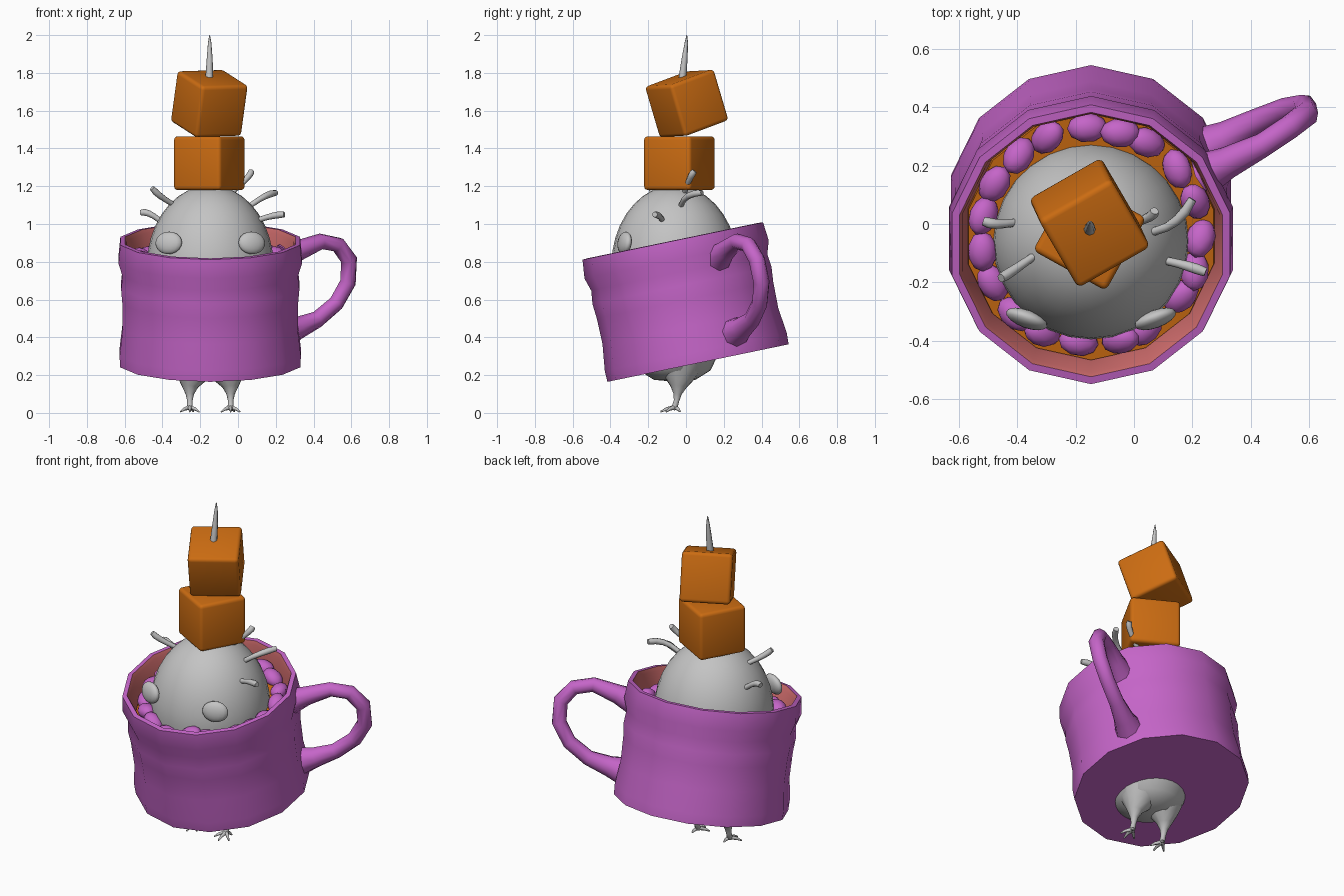
import bpy, bmesh, math, random
from mathutils import Vector, Matrix, Euler

if "Cube" in bpy.data.objects:
    bpy.data.objects.remove(bpy.data.objects["Cube"])

random.seed(4)
CX = -0.147


def material(name, rgb):
    m = bpy.data.materials.new(name)
    m.diffuse_color = (*rgb, 1)
    m.use_nodes = True
    m.node_tree.nodes["Principled BSDF"].inputs["Base Color"].default_value = m.diffuse_color
    return m


PURPLE = material("purple glaze", (0.56, 0.13, 0.58))
ORANGE = material("orange", (0.60, 0.15, 0.006))
SALMON = material("salmon lining", (0.62, 0.15, 0.15))
GREY = material("grey skin", (0.55, 0.55, 0.55))


def finish(bm, name, mats, matrix=Matrix(), angle=40):
    bmesh.ops.remove_doubles(bm, verts=bm.verts, dist=1e-5)
    bmesh.ops.recalc_face_normals(bm, faces=bm.faces)
    me = bpy.data.meshes.new(name)
    bm.to_mesh(me)
    bm.free()
    ob = bpy.data.objects.new(name, me)
    bpy.context.collection.objects.link(ob)
    for m in mats:
        me.materials.append(m)
    ob.matrix_world = matrix
    bpy.ops.object.select_all(action='DESELECT')
    ob.select_set(True)
    bpy.context.view_layer.objects.active = ob
    bpy.ops.object.shade_smooth_by_angle(angle=math.radians(angle))
    return ob


def lathe(bm, profile, n, inner_from=None):
    """Spin (radius, height) pairs; bands from inner_from on use material 1."""
    rings = [[bm.verts.new((r * math.cos(a), r * math.sin(a), z)) if r > 0 else None
              for a in (math.pi / 2 + 2 * math.pi * i / n for i in range(n))]
             for r, z in profile]
    for k, (r, z) in enumerate(profile):
        if r == 0:
            rings[k] = [bm.verts.new((0, 0, z))] * n
    for k in range(len(rings) - 1):
        a, b = rings[k], rings[k + 1]
        for i in range(n):
            j = (i + 1) % n
            f = bm.faces.new(list(dict.fromkeys((a[i], a[j], b[j], b[i]))))
            f.material_index = int(inner_from is not None and k >= inner_from)


def tube(bm, points, radii, n=8, flat=1.0):
    """Sweep an n-sided section along points with a radius at each."""
    pts = [Vector(p) for p in points]
    rings, side = [], None
    for i, p in enumerate(pts):
        t = (pts[min(i + 1, len(pts) - 1)] - pts[max(i - 1, 0)]).normalized()
        if side is None:
            side = t.orthogonal()
        side = (side - t * side.dot(t)).normalized()
        up = t.cross(side)
        rings.append([bm.verts.new(p + radii[i] * (side * math.cos(a) + up * math.sin(a) * flat))
                      for a in (2 * math.pi * k / n for k in range(n))])
    for a, b in zip(rings, rings[1:]):
        for k in range(n):
            bm.faces.new((a[k], a[(k + 1) % n], b[(k + 1) % n], b[k]))
    bm.faces.new(rings[0])
    bm.faces.new(rings[-1])


# Mug: wavy tilted shell with a salmon lining, origin at the rim centre
mug_matrix = Matrix.Translation((CX, -0.07, 0.91)) @ Matrix.Rotation(math.radians(11.7), 4, 'X')
bm = bmesh.new()
lathe(bm, [(0, -0.66), (0.49, -0.66), (0.492, -0.60), (0.475, -0.46), (0.477, -0.32),
           (0.484, -0.24), (0.476, -0.17), (0.498, -0.10), (0.488, 0), (0.462, 0.002),
           (0.452, -0.02), (0.43, -0.16), (0.42, -0.3), (0, -0.3)], 14, 9)
finish(bm, "mug", [PURPLE, SALMON], mug_matrix, 50)

# Orange filling inside the mug
bm = bmesh.new()
lathe(bm, [(0, -0.16), (0.435, -0.16), (0.43, -0.125), (0, -0.125)], 14)
finish(bm, "filling", [ORANGE], mug_matrix)

# Ring of rounded pieces floating on the filling
bm = bmesh.new()
COUNT = 19
for i in range(COUNT):
    a = 2 * math.pi * i / COUNT + random.uniform(-0.06, 0.06)
    spin = Euler((random.uniform(-.5, .5), random.uniform(-.4, .4), a + random.uniform(-.35, .35)))
    m = (Matrix.Translation((0.375 * math.cos(a), 0.375 * math.sin(a) + 0.01,
                             -0.10 + random.uniform(-.015, .015)))
         @ spin.to_matrix().to_4x4() @ Matrix.Diagonal((0.05, 0.07, 0.042, 1)))
    bmesh.ops.create_icosphere(bm, subdivisions=2, radius=1, matrix=m)
finish(bm, "floating_pieces", [PURPLE], mug_matrix, 60)

# Handle: loop off the right rear, flared at both ends
bm = bmesh.new()
tube(bm, [(0.24, 0.17, 0.82), (0.32, 0.21, 0.86), (0.44, 0.27, 0.908), (0.53, 0.33, 0.89),
          (0.588, 0.375, 0.81), (0.582, 0.40, 0.69), (0.52, 0.39, 0.58), (0.42, 0.35, 0.495),
          (0.32, 0.295, 0.45), (0.24, 0.25, 0.42)],
     [0.075, 0.055, 0.042, 0.042, 0.044, 0.044, 0.043, 0.045, 0.06, 0.085], 8)
finish(bm, "handle", [PURPLE], angle=60)

# Egg-shaped body poking out of both ends of the mug
bm = bmesh.new()
top = [(0.335 * math.cos(a), 0.78 + 0.425 * math.sin(a))
       for a in (math.pi / 2 * k / 9 for k in range(9))]
lathe(bm, [(0, 0.165), (0.11, 0.175), (0.19, 0.225), (0.255, 0.36), (0.31, 0.56)]
      + top + [(0, 1.205)], 28)
finish(bm, "body", [GREY], Matrix.Translation((CX, -0.06, 0)), 70)

# Eyes: flattened discs on the front of the body
for s, side in ((-1, "left"), (1, "right")):
    bm = bmesh.new()
    bmesh.ops.create_uvsphere(bm, u_segments=16, v_segments=10, radius=1,
                              matrix=Matrix.Diagonal((0.075, 0.03, 0.06, 1)))
    finish(bm, side + "_eye", [GREY], Matrix.Translation((CX + s * 0.22, -0.325, 0.9))
           @ Matrix.Rotation(s * 0.35, 4, 'Z') @ Matrix.Rotation(-0.15, 4, 'X'), 60)

# Legs with splayed toes
for s, side in ((-1, "left"), (1, "right")):
    x = CX + s * 0.108
    bm = bmesh.new()
    tube(bm, [(x - s * 0.02, -0.03, 0.25), (x - s * 0.01, -0.035, 0.19), (x, -0.04, 0.14),
              (x, -0.045, 0.10), (x, -0.05, 0.065), (x, -0.06, 0.03), (x, -0.07, 0.02)],
         [0.12, 0.085, 0.045, 0.023, 0.015, 0.016, 0.012], 12)
    for dx, dy in ((-0.05, -0.045), (0.0, -0.075), (0.05, -0.045), (0.02, 0.03)):
        tube(bm, [(x, -0.06, 0.03), (x + dx * 0.6, -0.06 + dy * 0.6, 0.02),
                  (x + dx, -0.06 + dy, 0.006)], [0.013, 0.009, 0.004], 6)
    finish(bm, side + "_leg", [GREY], angle=60)

# Bent bristles around the top of the body
BRISTLES = [((-0.38, 0.01, 0.99), (-0.46, 0.00, 1.05), (-0.515, 0.01, 1.06)),
            ((-0.30, -0.08, 1.08), (-0.40, -0.15, 1.14), (-0.455, -0.185, 1.19)),
            ((0.08, -0.12, 1.01), (0.17, -0.14, 1.04), (0.245, -0.165, 1.05)),
            ((0.03, -0.03, 1.07), (0.13, 0.00, 1.14), (0.20, 0.085, 1.165)),
            ((-0.04, -0.01, 1.16), (0.045, 0.02, 1.24), (0.07, 0.045, 1.28)),
            ((-0.20, 0.0, 1.17), (-0.22, 0.03, 1.21), (-0.24, 0.06, 1.24))]
bm = bmesh.new()
for a, b, c in BRISTLES:
    a, b, c = Vector(a), Vector(b), Vector(c)
    path = [a * (1 - t) ** 2 + (b * 2 - (a + c) / 2) * 2 * t * (1 - t) + c * t * t
            for t in (0, .2, .4, .6, .8, 1)]
    tube(bm, path, [0.014, 0.014, 0.015, 0.017, 0.018, 0.015], 8)
finish(bm, "bristles", [GREY], angle=50)

# Stacked bevelled cubes
up = Vector((0.13, -0.28, 0.95)).normalized()
tilt = Vector((0, 0, 1)).rotation_difference(up).to_matrix().to_4x4()
for name, pos, rot, size in (
        ("lower_cube", (-0.152, -0.035, 1.322), Matrix.Rotation(math.radians(-29), 4, 'Z'), 0.285),
        ("upper_cube", (-0.152, 0.004, 1.638), tilt @ Matrix.Rotation(math.radians(30), 4, 'Z'), 0.285)):
    bm = bmesh.new()
    bmesh.ops.create_cube(bm, size=size)
    bmesh.ops.bevel(bm, geom=bm.edges[:], offset=0.02, segments=3, profile=0.5, affect='EDGES')
    finish(bm, name, [ORANGE], Matrix.Translation(pos) @ rot, 40)

# Spike out of the top cube
bm = bmesh.new()
tube(bm, [(-0.152, -0.03, 1.70), (-0.152, -0.018, 1.78), (-0.15, -0.008, 1.87), (-0.15, 0.002, 1.96),
          (-0.15, 0.004, 2.0)], [0.021, 0.02, 0.016, 0.009, 0.002], 8)
finish(bm, "spike", [GREY], angle=60)
